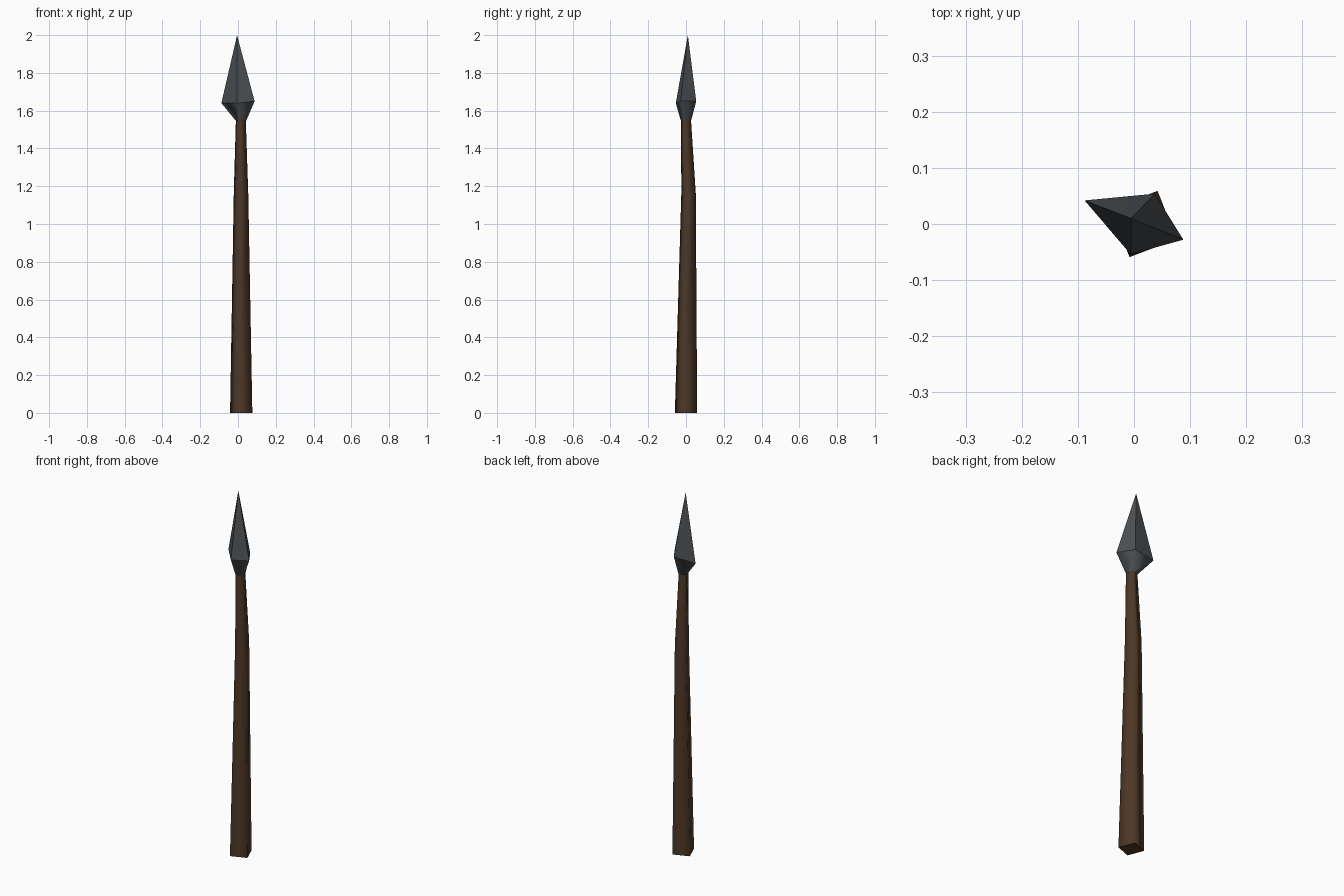
import bpy, bmesh

if "Cube" in bpy.data.objects:
    bpy.data.objects.remove(bpy.data.objects["Cube"])


def material(name, rgb):
    m = bpy.data.materials.new(name)
    m.diffuse_color = (*rgb, 1.0)
    m.use_nodes = True
    m.node_tree.nodes["Principled BSDF"].inputs["Base Color"].default_value = m.diffuse_color
    return m


def square(cx, cy, s, z):
    """Slightly turned square section, 's' scales the butt section."""
    u, v = (0.059 * s, -0.027 * s), (0.025 * s, 0.059 * s)
    return [(cx + a[0] * k, cy + a[1] * k, z) for a, k in ((u, 1), (v, 1), (u, -1), (v, -1))]


def loft(name, rings, mat, smooth, tip=None):
    """Skin four-sided rings bottom to top, with a base cap and a tip or a top cap."""
    bm = bmesh.new()
    loops = [[bm.verts.new(p) for p in r] for r in rings]
    for i, (lo, hi) in enumerate(zip(loops, loops[1:])):
        for k in range(4):
            j = (k + 1) % 4
            f = bm.faces.new((lo[k], lo[j], hi[j], hi[k]))
            f.smooth = smooth
    bm.faces.new(loops[0][::-1])
    if tip:
        t = bm.verts.new(tip)
        for k in range(4):
            bm.faces.new((loops[-1][k], loops[-1][(k + 1) % 4], t))
    else:
        bm.faces.new(loops[-1])
    bmesh.ops.recalc_face_normals(bm, faces=bm.faces)
    me = bpy.data.meshes.new(name)
    bm.to_mesh(me)
    bm.free()
    me.materials.append(mat)
    ob = bpy.data.objects.new(name, me)
    bpy.context.collection.objects.link(ob)
    return ob


wood = material("dark wood", (0.075, 0.039, 0.019))
stone = material("dark stone", (0.070, 0.078, 0.085))

# Wooden shaft: tapering square pole with a slight bend
loft("shaft", [square(0.017, 0.0, 1.0, 0.0),
               square(0.016, 0.0135, 0.65, 1.16),
               square(0.015, 0.0, 0.44, 1.56)], wood, True)

# Faceted spear head: narrow neck, wide shoulders, long point
shoulders = [(0.088, -0.028, 1.65), (0.037, 0.054, 1.65),
             (-0.088, 0.042, 1.64), (-0.006, -0.054, 1.64)]
loft("spear_head", [square(0.016, 0.0, 0.45, 1.545), shoulders],
     stone, True, tip=(-0.005, 0.01, 2.0))
